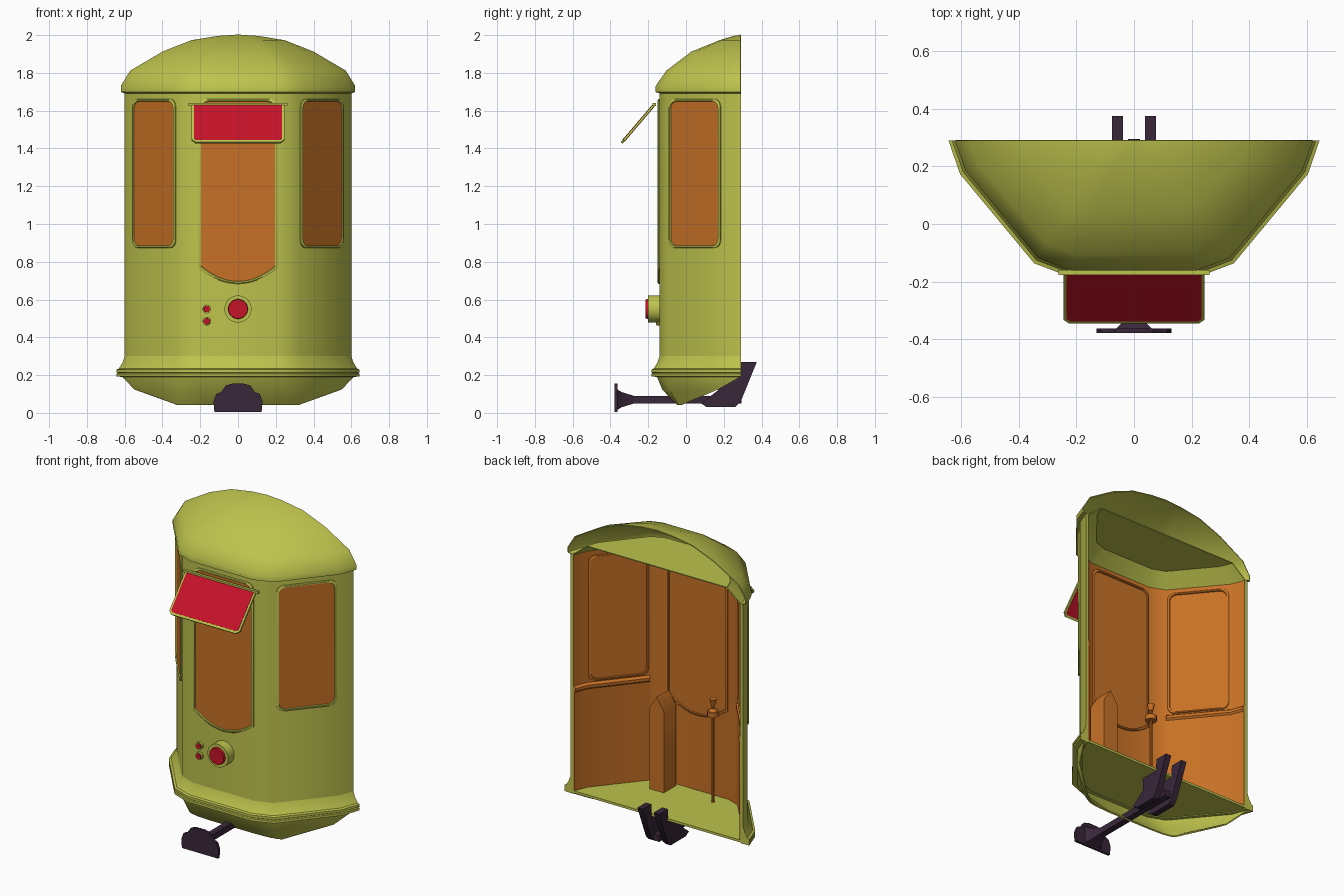
import bpy, bmesh
from math import pi, sin, cos, radians
from mathutils import Vector

if "Cube" in bpy.data.objects:
    bpy.data.objects.remove(bpy.data.objects["Cube"])


def material(name, rgb):
    m = bpy.data.materials.new(name)
    m.use_nodes = True
    m.diffuse_color = (*rgb, 1)
    m.node_tree.nodes["Principled BSDF"].inputs["Base Color"].default_value = (*rgb, 1)
    return m


GREEN = material("lime_green", (0.515, 0.546, 0.074))
ORANGE = material("cabin_orange", (0.57, 0.165, 0.019))
RED = material("signal_red", (0.57, 0.006, 0.022))
DARK = material("dark_iron", (0.04, 0.02, 0.042))


def smooth(ob, angle=35):
    bpy.ops.object.select_all(action='DESELECT')
    ob.select_set(True)
    bpy.context.view_layer.objects.active = ob
    for mod in list(ob.modifiers):
        bpy.ops.object.modifier_apply(modifier=mod.name)
    bpy.ops.object.shade_smooth_by_angle(angle=radians(angle))


def loft(name, rings, mats, closed=False, wrap=False, caps=True, orange_from=99, thick=0, angle=35):
    """Skin a list of equal rings; wrap joins the last ring to the first."""
    bm = bmesh.new()
    vs = [[bm.verts.new(p) for p in ring] for ring in rings]
    n, m = len(rings[0]), len(rings)
    for i in range(m if wrap else m - 1):
        for j in range(n if closed else n - 1):
            a, b, k = vs[i], vs[(i + 1) % m], (j + 1) % n
            f = bm.faces.new((a[j], a[k], b[k], b[j]))
            f.material_index = 1 if i >= orange_from else 0
    if caps and closed and not wrap:
        bm.faces.new(vs[0])
        bm.faces.new(vs[-1])
    if caps and wrap and not closed:
        bm.faces.new([r[0] for r in vs])
        bm.faces.new([r[-1] for r in vs])
    bmesh.ops.remove_doubles(bm, verts=bm.verts, dist=1e-5)
    bmesh.ops.recalc_face_normals(bm, faces=bm.faces)
    me = bpy.data.meshes.new(name)
    bm.to_mesh(me)
    bm.free()
    ob = bpy.data.objects.new(name, me)
    bpy.context.collection.objects.link(ob)
    for mt in mats:
        me.materials.append(mt)
    if thick:
        s = ob.modifiers.new("thickness", 'SOLIDIFY')
        s.thickness, s.offset = thick, 0
    smooth(ob, angle)
    return ob


def prism(name, pts, place, n0, n1, mat):
    return loft(name, [[place(u, v, n) for u, v in pts] for n in (n0, n1)], [mat], closed=True)


def mirrored(half):
    return half + [(-x, y) for x, y in reversed(half)]


# Plan outline of the cabin, open at the back
BACK = 0.29
PLAN = mirrored([(0.6, BACK), (0.565, 0.195), (0.32, -0.1), (0.215, -0.14)])


def outline(d, z, sx=1, sy=1):
    """Plan outline pushed outward by d, then scaled toward the back centre."""
    pts = [Vector(p) for p in PLAN]
    out = []
    for i, p in enumerate(pts):
        dirs = [(pts[k + 1] - pts[k]).normalized() for k in (i - 1, i) if 0 <= k < len(pts) - 1]
        nors = [Vector((t.y, -t.x)) * -1 for t in dirs]
        if len(nors) == 1:
            q = Vector((p.x + d * (1 if p.x > 0 else -1), p.y))
        else:
            b = (nors[0] + nors[1]).normalized()
            b = b if b.dot(p - Vector((0, BACK))) > 0 else -b
            q = p + b * d / abs(b.dot(nors[0]))
        out.append(Vector((q.x * sx, BACK + (q.y - BACK) * sy, z)))
    return out


# Walls: green outside, orange inside
loft("cabin_walls", [outline(d, z) for d, z in ((-.02, .2), (0, .2), (0, 1.69), (-.02, 1.69))],
     [GREEN, ORANGE], wrap=True, orange_from=3)

# Flared skirt with a grooved rim
SKIRT = ((0, .3), (.012, .265), (.03, .235), (.043, .23), (.043, .215), (.037, .211),
         (.043, .207), (.043, .192), (-.015, .19), (-.015, .3))
loft("skirt", [outline(d, z) for d, z in SKIRT], [GREEN], wrap=True)

# Under-body bowl, open behind
bowl = [outline(.01, .192)]
for z, half in ((.125, [(.545, .17), (.53, .13), (.3, -.085), (.2, -.122)]),
                (.045, [(.32, -.02), (.3, -.03), (.25, -.04), (.15, -.045)])):
    bowl.append([(x, y, z) for x, y in mirrored(half)])
loft("under_bowl", bowl, [GREEN], thick=.008)
loft("floor", [outline(-.01, z) for z in (.195, .21)], [GREEN], closed=True)

# Domed roof shell and the coved ceiling inside it
ROOF = ((1, 1, 1.7), (1, 1, 1.73), (.92, .875, 1.81), (.645, .58, 1.91),
        (.4, .25, 1.97), (.17, .08, 1.993), (0, 0, 2.0))
loft("roof", [outline(-.01, 1.692)] + [outline(.018, z, sx, sy) for sx, sy, z in ROOF],
     [GREEN], thick=.006, angle=40)
loft("ceiling_cove", [outline(-.012, 1.69), outline(-.012, 1.77, .83, .83)], [GREEN], thick=.006)
loft("ceiling", [outline(-.012, z, .83, .83) for z in (1.768, 1.774)], [GREEN], closed=True)

# Ledged lower lining on both side walls
LINING = ((-.015, .87), (-.036, .855), (-.036, .838), (-.026, .828), (-.026, .205), (-.015, .205))
for side, part in (("left", slice(0, 3)), ("right", slice(5, 8))):
    loft(side + "_lining", [outline(d, z)[part] for d, z in LINING], [ORANGE], wrap=True)


# Windows: glass plate plus a raised frame on both sides of the wall
def window_shape(w, lo, hi, r, sag=0):
    def corner(cx, cz, start):
        return [(cx + r * cos(start + k * pi / 8), cz + r * sin(start + k * pi / 8)) for k in range(5)]
    pts = corner(w - r, hi - r, 0) + corner(r - w, hi - r, pi / 2)
    if sag:
        return pts + [(w * k / 8, lo + sag * (k / 8) ** 2) for k in range(-8, 9)]
    return pts + corner(r - w, lo + r, pi) + corner(w - r, lo + r, 1.5 * pi)


def window(name, w, lo, hi, r, sag, origin, along):
    t = Vector(along).normalized()
    nor = Vector((t.y, -t.x))
    if nor.dot(Vector(origin) - Vector((0, BACK))) < 0:
        nor = -nor
    shape, mid = window_shape(w, lo, hi, r, sag), (lo + hi) / 2

    def place(u, v, n):
        p = Vector(origin) + t * u + nor * n
        return (p.x, p.y, v)

    def ring(grow, n):
        k, h = 1 + grow / w, 1 + 2 * grow / (hi - lo)
        return [place(u * k, mid + (v - mid) * h, n) for u, v in shape]

    for label, base, s, mat in (("outer", 0, 1, GREEN), ("inner", -.02, -1, ORANGE)):
        prism(f"{name}_{label}_glass", shape, place, base - s * .004, base + s * .003, ORANGE)
        frame = ((.012, -.004), (.012, .006), (.007, .01), (0, .01), (-.004, -.004))
        loft(f"{name}_{label}_frame", [ring(g, base + s * n) for g, n in frame], [mat],
             closed=True, wrap=True)


window("front_window", .197, .695, 1.65, .04, .08, (0, -.14), (1, 0))
for side, s in (("left", 1), ("right", -1)):
    window(side + "_window", .166, .885, 1.65, .04, 0, (s * .4425, .0475), (s * .245, .295))

# Tilted destination board with a hanging bar
DOWN = Vector((0, -.175, -.205)).normalized()
OUT = Vector((0, DOWN.z, -DOWN.y))


def board(u, v, n):
    return Vector((u, -.165, 1.635)) + DOWN * v + OUT * n


def board_shape(w, top, bottom, c):
    return [(-w, top), (w, top), (w, bottom - c), (w - c, bottom), (c - w, bottom), (-w, bottom - c)]


prism("sign_frame", board_shape(.245, 0, .27, .02), board, -.006, .006, GREEN)
prism("sign_panel", board_shape(.233, .012, .256, .012), board, -.008, .008, RED)


def box(name, lo, hi, mat):
    pts = [(lo[0], lo[1]), (hi[0], lo[1]), (hi[0], hi[1]), (lo[0], hi[1])]
    return prism(name, pts, lambda u, v, n: (u, v, n), lo[2], hi[2], mat)


box("sign_bar", (-.262, -.177, 1.626), (.262, -.16, 1.641), GREEN)


# Lamps
def rod(name, r, a, b, mat, r2=None, sides=24):
    a, b = Vector(a), Vector(b)
    bpy.ops.mesh.primitive_cone_add(vertices=sides, radius1=r, radius2=r if r2 is None else r2,
                                    depth=(b - a).length, location=(a + b) / 2,
                                    rotation=(b - a).to_track_quat('Z', 'Y').to_euler())
    ob = bpy.context.object
    ob.name = name
    ob.data.materials.append(mat)
    smooth(ob)


for name, x, z, r, reach in (("headlight", 0, .55, .072, .2), ("upper_marker", -.165, .55, .023, .155),
                             ("lower_marker", -.165, .485, .023, .155)):
    rod(name + "_housing", r, (x, -.13, z), (x, -reach, z), GREEN)
    rod(name + "_lens", r * .85, (x, -.14, z), (x, -reach - r * .2, z), RED, r * .7)

# Driver console with a peaked top, and the control lever
console = [(-.05, .2), (.05, .2), (.05, .72), (0, .8), (-.05, .72)]
prism("console", console, lambda u, v, n: (.19 + u, n, v), -.1, .02, ORANGE)
LX, LY = -.16, -.04
rod("lever_pole", .008, (LX, LY, .2), (LX, LY, .84), ORANGE, sides=10)
rod("lever_disc", .034, (LX, LY, .755), (LX, LY, .785), ORANGE, sides=12)
rod("lever_collar", .026, (LX, LY, .785), (LX, LY, .8), ORANGE, .012, 12)
rod("lever_knob", .012, (LX, LY, .82), (LX, LY, .86), ORANGE, .022, 10)

# Coupler: drawbar, buffer and rear bracket plates
box("drawbar", (-.02, -.32, .05), (.02, .295, .09), DARK)
buffer = mirrored([(.125, .005), (.13, .06), (.115, .1), (.09, .11), (.065, .145), (.03, .155)])
prism("buffer_plate", buffer, lambda u, v, n: (u, n, v), -.378, -.362, DARK)
loft("buffer_neck", [[(x, y, z) for x, z in ((-w, lo), (w, lo), (w, hi), (-w, hi))]
                     for w, y, lo, hi in ((.065, -.365, .015, .125), (.04, -.34, .03, .11), (.02, -.275, .05, .09))],
     [DARK], closed=True)
bracket = [(.17, .2), (.17, .12), (.08, .05), (.11, .03), (.26, .03), (.29, .06), (.375, .27), (.29, .27), (.285, .2)]
for side, s in (("left", 1), ("right", -1)):
    prism(side + "_bracket", bracket, lambda u, v, n: (n, u, v), s * .038, s * .076, DARK)
